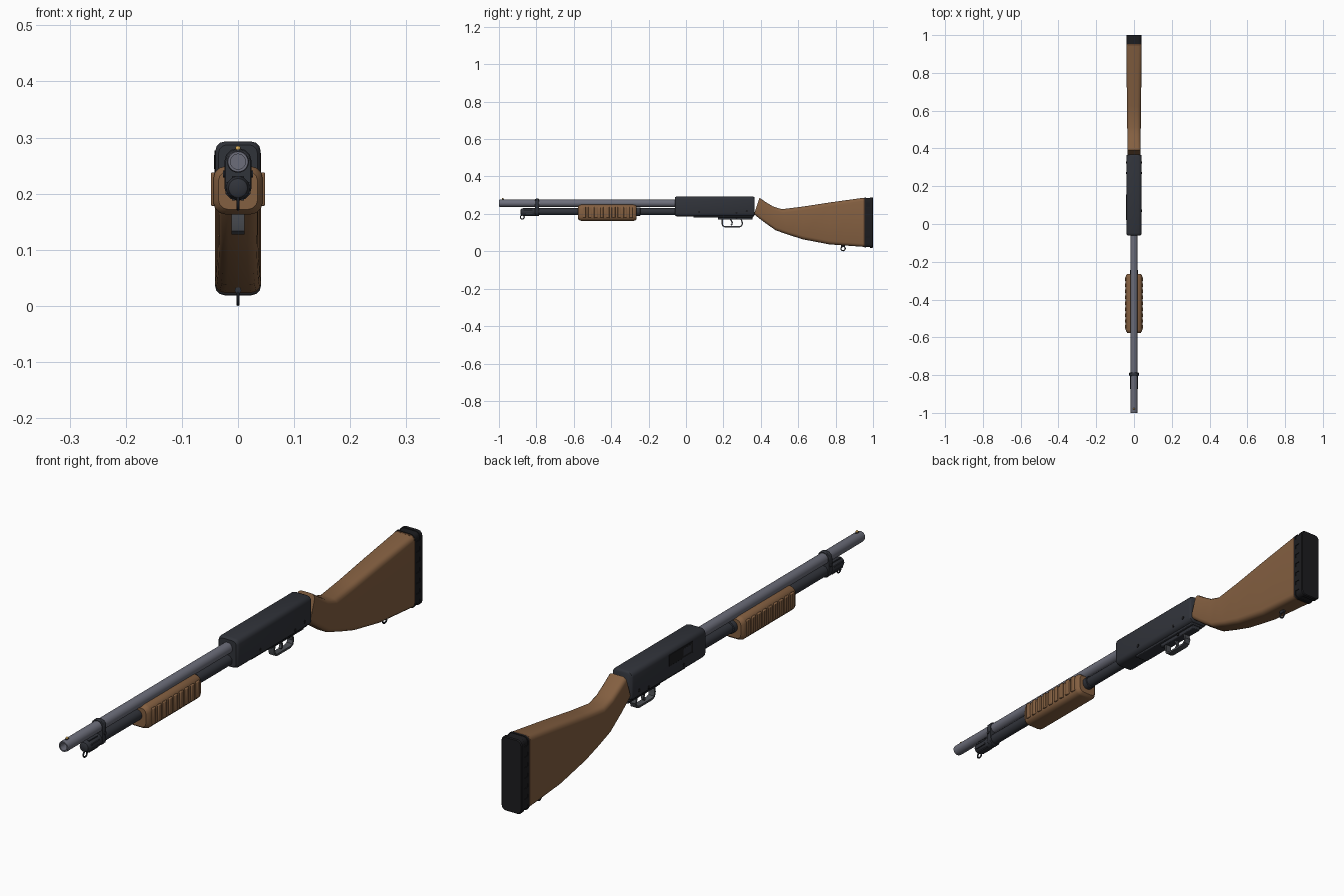
import bpy, bmesh, math
from mathutils import Vector

if "Cube" in bpy.data.objects:
    bpy.data.objects.remove(bpy.data.objects["Cube"])


def material(name, rgb):
    m = bpy.data.materials.new(name)
    m.diffuse_color = (*rgb, 1)
    m.use_nodes = True
    m.node_tree.nodes["Principled BSDF"].inputs["Base Color"].default_value = m.diffuse_color
    return m


WOOD = material("wood", (0.23, 0.115, 0.052))
WOOD_DARK = material("wood_dark", (0.12, 0.055, 0.025))
DARK = material("dark_steel", (0.03, 0.033, 0.042))
STEEL = material("barrel_steel", (0.15, 0.155, 0.195))
GUARD = material("guard_steel", (0.07, 0.075, 0.085))
BLACK = material("rubber", (0.012, 0.012, 0.014))
BRASS = material("brass", (0.7, 0.42, 0.1))


def finish(name, bm, mat, bevel=0, angle=35, segments=2):
    bmesh.ops.recalc_face_normals(bm, faces=bm.faces)
    me = bpy.data.meshes.new(name)
    bm.to_mesh(me)
    bm.free()
    ob = bpy.data.objects.new(name, me)
    bpy.context.collection.objects.link(ob)
    me.materials.append(mat)
    if bevel:
        b = ob.modifiers.new("bevel", 'BEVEL')
        b.width, b.segments, b.limit_method = bevel, segments, 'ANGLE'
    bpy.ops.object.select_all(action='DESELECT')
    ob.select_set(True)
    bpy.context.view_layer.objects.active = ob
    bpy.ops.object.shade_smooth_by_angle(angle=math.radians(angle))
    return ob


def loft(name, rings, mat, closed=False, **kw):
    """Skin a list of equal-length rings and cap the ends."""
    bm = bmesh.new()
    vs = [[bm.verts.new(p) for p in r] for r in rings]
    n = len(vs[0])
    pairs = list(zip(vs, vs[1:])) + ([(vs[-1], vs[0])] if closed else [])
    for a, b in pairs:
        for i in range(n):
            j = (i + 1) % n
            bm.faces.new((a[i], a[j], b[j], b[i]))
    if not closed:
        bm.faces.new(vs[0])
        bm.faces.new(vs[-1])
    return finish(name, bm, mat, **kw)


def box(name, x, y, z, mat, **kw):
    return loft(name, [[(x[0], v, z[0]), (x[1], v, z[0]), (x[1], v, z[1]), (x[0], v, z[1])]
                       for v in y], mat, **kw)


def lathe(name, z, profile, mat, n=28, **kw):
    """Turn (y, radius) points about an axis along y at height z."""
    return loft(name, [[(r * math.cos(2 * math.pi * i / n), y, z + r * math.sin(2 * math.pi * i / n))
                        for i in range(n)] for y, r in profile], mat, **kw)


def section(hw, yb, zb, yt, zt, r, steps=3):
    """Rounded rectangle, leaning in y from (yb, zb) up to (yt, zt)."""
    pts = []
    h = zt - zb
    for k, (sx, sz) in enumerate([(1, 1), (-1, 1), (-1, -1), (1, -1)]):
        cx = sx * (hw - r)
        cz = (zt - r) if sz > 0 else (zb + r)
        for i in range(steps + 1):
            a = math.pi / 2 * (k + i / steps)
            z = cz + r * math.sin(a)
            pts.append((cx + r * math.cos(a), yb + (yt - yb) * (z - zb) / h, z))
    return pts


def straight(name, hw, z0, z1, r, ys, mat, **kw):
    """Rounded bar along y; ys holds (y, inset) pairs."""
    return loft(name, [section(hw - d, y, z0 + d, y, z1 - d, max(r - d / 2, .002)) for y, d in ys], mat, **kw)


def ring(name, y, z, major, minor, mat):
    rings = []
    for i in range(16):
        a = 2 * math.pi * i / 16
        rings.append([(minor * math.sin(b), y + (major + minor * math.cos(b)) * math.cos(a),
                       z + (major + minor * math.cos(b)) * math.sin(a))
                      for b in [2 * math.pi * j / 8 for j in range(8)]])
    return loft(name, rings, mat, closed=True)


def strap(name, path, hw, t, mat):
    """Flat strip swept along a (y, z) path."""
    P = [Vector(p) for p in path]
    rings = []
    for i, p in enumerate(P):
        d = (P[min(i + 1, len(P) - 1)] - P[max(i - 1, 0)]).normalized()
        n = Vector((-d.y, d.x)) * t / 2
        a, b = p + n, p - n
        rings.append([(-hw, *a), (hw, *a), (hw, *b), (-hw, *b)])
    return loft(name, rings, mat)


def pin(name, x, y, z, r, depth, mat):
    n = 12
    loft(name, [[(v, y + r * math.cos(2 * math.pi * i / n), z + r * math.sin(2 * math.pi * i / n))
                 for i in range(n)] for v in (x - depth, x + depth)], mat)


# Barrel with hollow bore and bead sight
lathe("barrel", .257, [(-.04, .0195), (-.992, .0195), (-1, .018), (-1, .0135), (-.85, .0135)], STEEL)
box("sight_base", (-.003, .003), (-.985, -.972), (.272, .279), DARK)
bm = bmesh.new()
bmesh.ops.create_uvsphere(bm, u_segments=12, v_segments=8, radius=.0045)
bmesh.ops.translate(bm, verts=bm.verts, vec=(0, -.979, .281))
finish("bead_sight", bm, BRASS)

# Magazine tube, cap and barrel clamp
lathe("magazine_tube", .212, [(-.04, .019), (-.83, .019)], DARK)
lathe("magazine_cap", .21, [(-.795, .0195), (-.80, .021), (-.87, .021), (-.882, .017), (-.885, .012)], DARK, n=20)
for i in range(8):
    a = 2 * math.pi * (i + .5) / 8
    x, z = .0205 * math.cos(a), .21 + .0205 * math.sin(a)
    box(f"cap_grip_{i}", (x - .003, x + .003), (-.868, -.82), (z - .003, z + .003), DARK)
straight("barrel_clamp", .024, .188, .281, .022, [(-.806, .002), (-.803, 0), (-.789, 0), (-.786, .002)], DARK)
pin("clamp_screw", 0, -.796, .235, .006, .027, DARK)
ring("front_sling_loop", -.875, .183, .0105, .0028, DARK)

# Sliding fore-end with side ribs
straight("fore_end", .044, .163, .249, .022,
         [(-.577, .009), (-.568, .002), (-.56, 0), (-.28, 0), (-.272, .002), (-.264, .009)], WOOD)
for s in (-1, 1):
    for i in range(9):
        y = -.545 + i * .0315
        box(f"fore_end_rib_{i}_{'right' if s > 0 else 'left'}", sorted((s * .040, s * .0485)),
            (y - .0095, y + .0095), (.178, .238), WOOD, bevel=.003)
lathe("fore_end_collar", .212, [(-.266, .022), (-.245, .022), (-.243, .019)], DARK)

# Receiver
straight("receiver", .0405, .187, .293, .017,
         [(-.06, .006), (-.056, .002), (-.048, 0), (.358, 0), (.364, .002), (.367, .006)], DARK)
box("ejection_port", (-.0418, -.036), (.02, .155), (.236, .277), BLACK, bevel=.001)
box("bolt", (-.0424, -.038), (.028, .075), (.243, .270), DARK, bevel=.001)
box("loading_plate", (-.026, .026), (.04, .36), (.181, .192), DARK, bevel=.003)
for i, (y, z) in enumerate([(.07, .21), (.27, .205), (.325, .215)]):
    pin(f"receiver_pin_{i}", 0, y, z, .006, .0418, BLACK)

# Trigger group
box("trigger_plate", (-.016, .016), (.17, .355), (.169, .184), DARK, bevel=.003)
strap("trigger_guard", [(.194, .176), (.193, .15), (.197, .136), (.208, .131), (.285, .131),
                        (.297, .136), (.302, .15), (.294, .176)], .0115, .007, GUARD)
strap("trigger", [(.236, .175), (.243, .163), (.247, .154), (.246, .145), (.241, .139)], .005, .007, GUARD)
pin("safety_button", 0, .27, .177, .005, .02, BLACK)

# Stock: half width, bottom y/z, top y/z, corner radius
stock = [(.035, .364, .198, .393, .286, .015),
         (.035, .412, .160, .425, .264, .016),
         (.035, .480, .112, .465, .240, .018),
         (.036, .555, .086, .512, .225, .019),
         (.037, .625, .064, .625, .239, .019),
         (.039, .767, .037, .767, .261, .019),
         (.041, .948, .024, .948, .286, .017)]
loft("stock", [section(*s) for s in stock], WOOD)

# Butt spacer, segmented recoil pad and rear sling loop
straight("butt_spacer", .0405, .023, .286, .017, [(.946, 0), (.954, 0)], WOOD_DARK)
straight("recoil_pad_base", .041, .020, .288, .017, [(.954, 0), (.962, 0)], BLACK)
straight("recoil_pad_core", .0385, .022, .286, .016, [(.962, 0), (.985, 0)], BLACK)
straight("recoil_pad_face", .041, .019, .288, .017, [(.984, 0), (.997, 0), (1, .003)], BLACK)
for i in range(6):
    z = .058 + i * .038
    box(f"recoil_pad_web_{i}", (-.041, .041), (.960, .986), (z - .012, z + .012), BLACK)
ring("rear_sling_loop", .84, .0145, .0115, .003, DARK)
lathe("rear_sling_base", .028, [(.83, .006), (.85, .006)], DARK, n=12)
